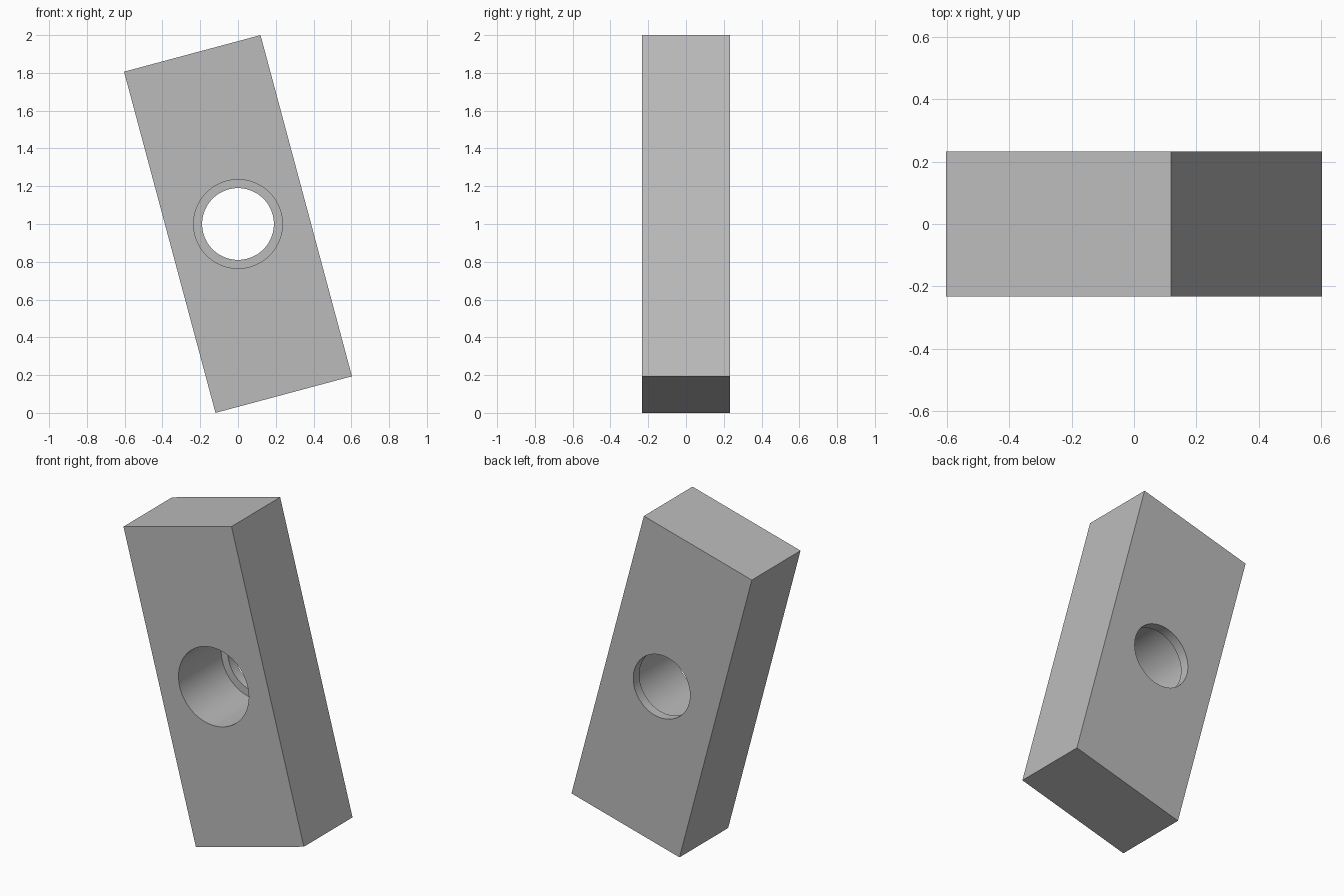
import bpy
import math

default = bpy.data.objects.get("Cube")
if default:
    bpy.data.objects.remove(default, do_unlink=True)

WIDTH, DEPTH, LENGTH = 0.748, 0.465, 1.87
TILT = math.radians(-15)
LEDGE = 0.058  # thickness of the lip left at the back

grey = bpy.data.materials.new("grey")
grey.use_nodes = True
colour = (0.5, 0.5, 0.5, 1)
grey.diffuse_color = colour
grey.node_tree.nodes["Principled BSDF"].inputs["Base Color"].default_value = colour

# Tilted block
bpy.ops.mesh.primitive_cube_add(size=1, location=(0, 0, 1))
block = bpy.context.object
block.name = "tilted_block"
block.scale = (WIDTH, DEPTH, LENGTH)
block.rotation_euler.y = TILT
bpy.ops.object.transform_apply(location=False, rotation=True, scale=True)
block.data.materials.append(grey)


def bore(name, radius, y_start, y_end):
    """Cut a round hole along y through the block."""
    bpy.ops.mesh.primitive_cylinder_add(
        vertices=96, radius=radius, depth=y_end - y_start,
        location=(0, (y_start + y_end) / 2, 1), rotation=(math.pi / 2, 0, 0))
    cutter = bpy.context.object
    cutter.name = name
    cutter.data.materials.append(grey)
    cut = block.modifiers.new(name, "BOOLEAN")
    cut.operation = "DIFFERENCE"
    cut.solver = "EXACT"
    cut.object = cutter
    bpy.context.view_layer.objects.active = block
    bpy.ops.object.modifier_apply(modifier=name)
    bpy.data.objects.remove(cutter, do_unlink=True)


# Wide bore from the front, narrow bore through the back lip
bore("wide_bore", 0.235, -DEPTH, DEPTH / 2 - LEDGE)
bore("narrow_bore", 0.19, 0, DEPTH)

# Smooth bore walls with sharp rims
bpy.ops.object.select_all(action="DESELECT")
block.select_set(True)
bpy.context.view_layer.objects.active = block
bpy.ops.object.shade_smooth_by_angle(angle=math.radians(30))
